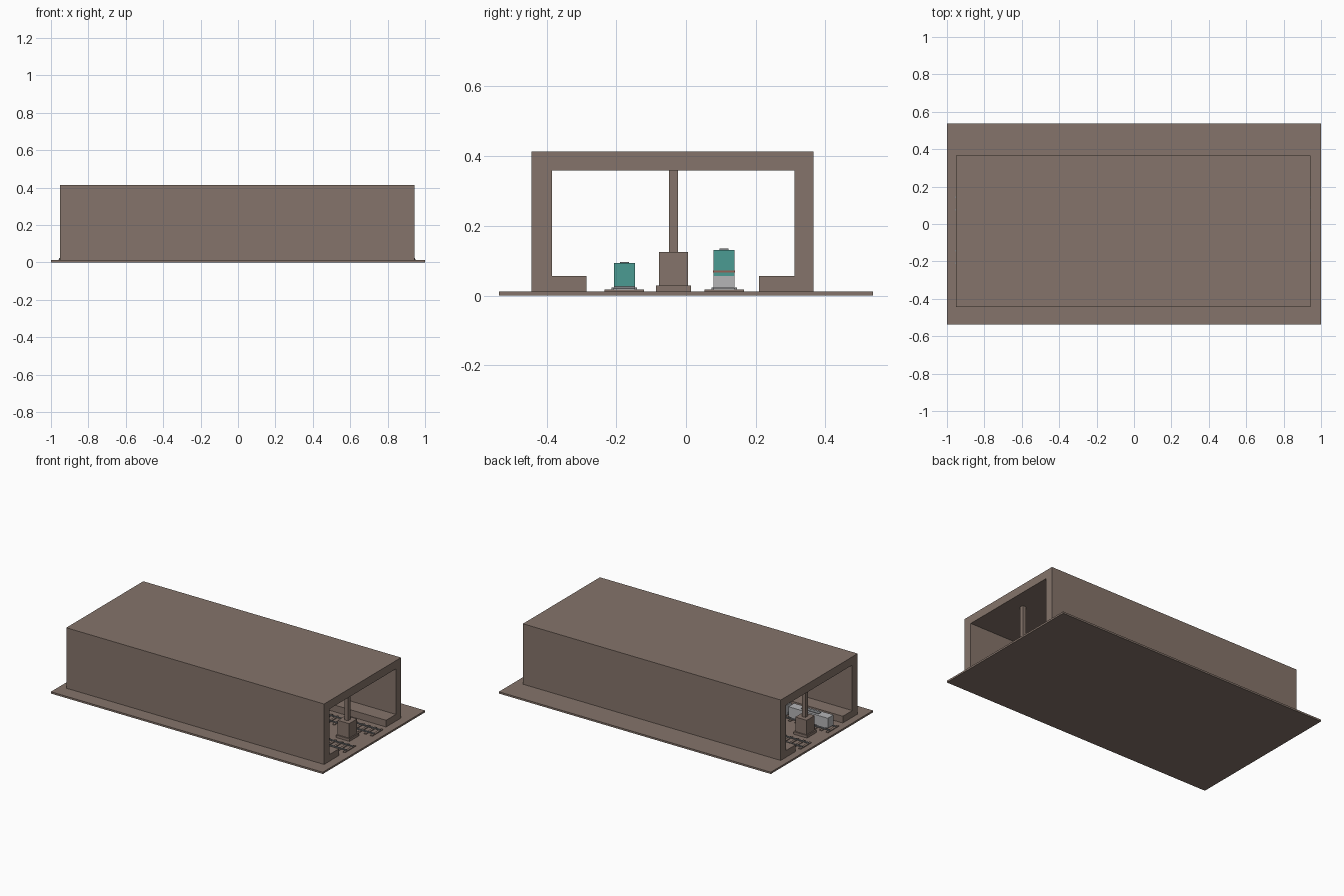
import bpy, bmesh

if "Cube" in bpy.data.objects:
    bpy.data.objects.remove(bpy.data.objects["Cube"])


def mat(name, r, g, b):
    m = bpy.data.materials.new(name)
    m.diffuse_color = (r, g, b, 1)
    m.use_nodes = True
    m.node_tree.nodes["Principled BSDF"].inputs["Base Color"].default_value = m.diffuse_color
    return m


BROWN = mat("brown_concrete", 0.235, 0.175, 0.145)
GREY = mat("light_grey", 0.46, 0.46, 0.47)
STEEL = mat("rail_steel", 0.22, 0.23, 0.24)
TEAL = mat("teal", 0.07, 0.33, 0.29)
RED = mat("dull_red", 0.30, 0.12, 0.09)


def finish(name, bm, material):
    bmesh.ops.recalc_face_normals(bm, faces=bm.faces)
    me = bpy.data.meshes.new(name)
    bm.to_mesh(me)
    bm.free()
    me.materials.append(material)
    ob = bpy.data.objects.new(name, me)
    bpy.context.collection.objects.link(ob)
    return ob


def boxes(name, spans, material):
    """One object from boxes given as (x0, x1, y0, y1, z0, z1)."""
    bm = bmesh.new()
    for x0, x1, y0, y1, z0, z1 in spans:
        vs = bmesh.ops.create_cube(bm, size=1)["verts"]
        for v in vs:
            v.co.x = x1 if v.co.x > 0 else x0
            v.co.y = y1 if v.co.y > 0 else y0
            v.co.z = z1 if v.co.z > 0 else z0
    return finish(name, bm, material)


X0, X1, Z = -0.953, 0.943, 0.012

# ground slab
boxes("ground_slab", [(-1, 1, -0.537, 0.537, 0, Z)], BROWN)

# tunnel shell with platforms: one profile swept along x
profile = [(-0.4425, Z), (-0.4425, 0.414), (0.366, 0.414), (0.366, Z),
           (0.209, Z), (0.209, 0.057), (0.311, 0.057), (0.311, 0.359),
           (-0.385, 0.359), (-0.385, 0.057), (-0.286, 0.057), (-0.286, Z)]
bm = bmesh.new()
face = bm.faces.new([bm.verts.new((X0, y, z)) for y, z in profile])
ext = bmesh.ops.extrude_face_region(bm, geom=[face], use_keep_orig=True)["geom"]
for v in ext:
    if isinstance(v, bmesh.types.BMVert):
        v.co.x = X1
finish("tunnel_shell", bm, BROWN)

# row of central columns on stepped pedestals
PY = -0.036
feet, blocks, shafts = [], [], []
for i in range(7):
    x = -0.85 + i * 0.28
    for out, h, z0, z1 in ((feet, 0.050, Z, 0.029), (blocks, 0.042, 0.029, 0.125),
                           (shafts, 0.0125, 0.125, 0.359)):
        out.append((x - h, x + h, PY - h, PY + h, z0, z1))
boxes("column_feet", feet, BROWN)
boxes("column_pedestals", blocks, BROWN)
boxes("column_shafts", shafts, BROWN)

# two railway tracks
for label, y in (("near", -0.177), ("far", 0.110)):
    n = 42
    step = (X1 - X0) / (n - 1)
    boxes(label + "_sleepers",
          [(X0 + i * step - 0.008, X0 + i * step + 0.008, y - 0.057, y + 0.057, Z, 0.017)
           for i in range(n)], BROWN)
    boxes(label + "_rails",
          [(X0 - 0.004, X1 + 0.004, y + s * 0.033 - 0.004, y + s * 0.033 + 0.004, 0.017, 0.023)
           for s in (-1, 1)], STEEL)

# near train: grey coaches led by a teal engine
y = -0.177
cars = [(-0.94 + i * 0.31, -0.65 + i * 0.31) for i in range(5)]
boxes("near_coaches", [(a, b, y - 0.03, y + 0.03, 0.026, 0.093) for a, b in cars[:4]], GREY)
a, b = cars[4]
boxes("near_engine", [(a, b, y - 0.03, y + 0.03, 0.026, 0.093)], TEAL)
boxes("near_roof_units", [(a + 0.08, b - 0.08, y - 0.013, y + 0.013, 0.093, 0.097)
                          for a, b in cars], STEEL)
boxes("near_couplings", [(cars[i][1], cars[i + 1][0], y - 0.006, y + 0.006, 0.03, 0.04)
                         for i in range(4)], STEEL)
boxes("near_bogies", [(c - 0.03, c + 0.03, y - 0.03, y + 0.03, 0.019, 0.026)
                      for a, b in cars for c in (a + 0.05, b - 0.05)], STEEL)

# far train: grey lower bodies, teal upper bodies with a red band
y = 0.109
cars = [(-0.72 + i * 0.31, -0.43 + i * 0.31) for i in range(4)]
boxes("far_lower_bodies", [(a, b, y - 0.03, y + 0.03, 0.024, 0.057) for a, b in cars], GREY)
boxes("far_upper_bodies", [(a, b, y - 0.03, y + 0.03, 0.057, 0.131) for a, b in cars], TEAL)
boxes("far_bands", [(a - 0.001, b + 0.001, y - 0.031, y + 0.031, 0.067, 0.072)
                    for a, b in cars], RED)
boxes("far_roof_units", [(a + 0.08, b - 0.08, y - 0.013, y + 0.013, 0.131, 0.135)
                         for a, b in cars], STEEL)
boxes("far_couplings", [(cars[i][1], cars[i + 1][0], y - 0.006, y + 0.006, 0.03, 0.04)
                        for i in range(3)], STEEL)
boxes("far_bogies", [(c - 0.03, c + 0.03, y - 0.036, y + 0.036, 0.019, 0.024)
                     for a, b in cars for c in (a + 0.05, b - 0.05)], GREY)
